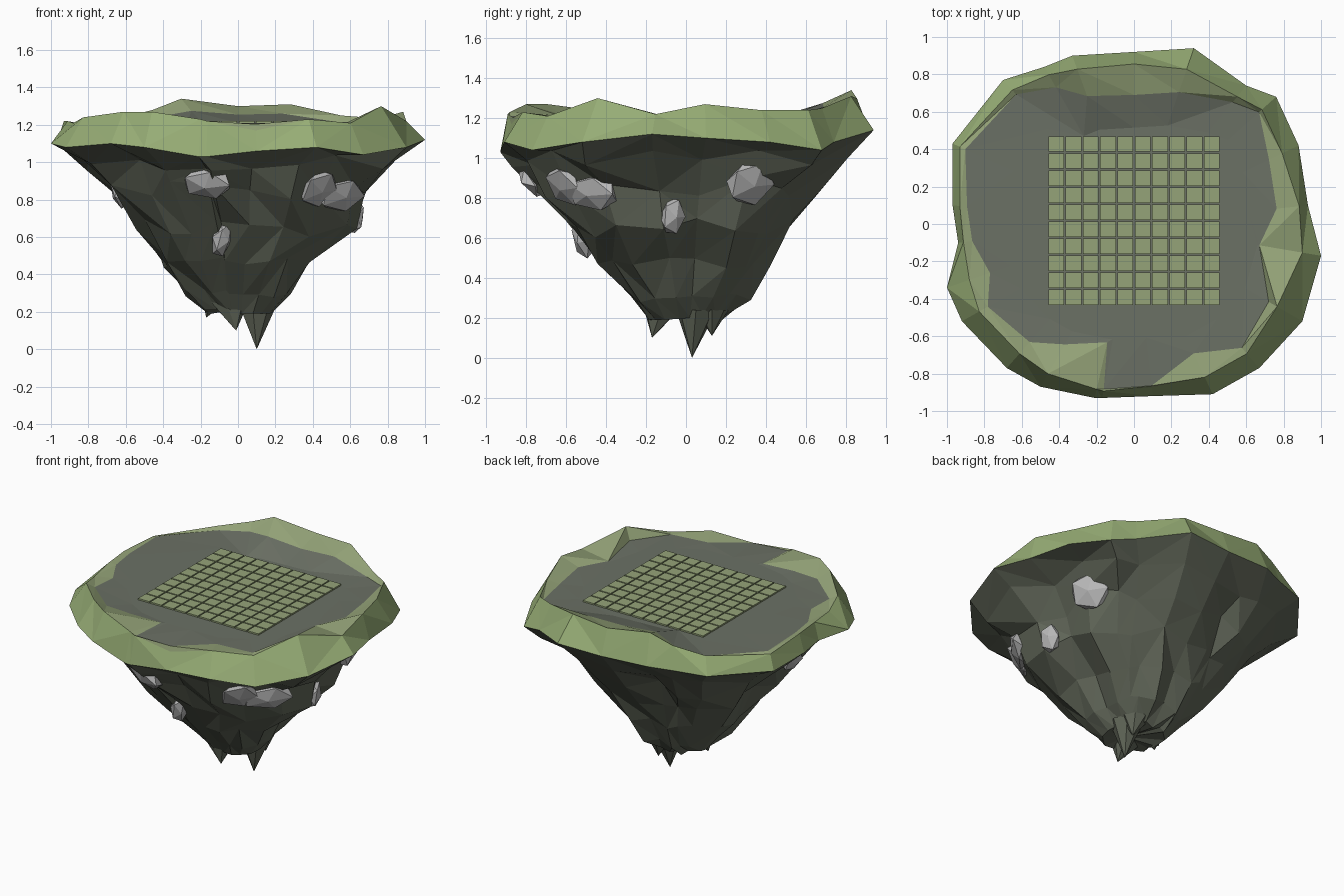
import bpy
import bmesh
import random
from mathutils import Vector, Matrix

random.seed(7)
if "Cube" in bpy.data.objects:
    bpy.data.objects.remove(bpy.data.objects["Cube"])


def material(name, colour):
    mat = bpy.data.materials.new(name)
    mat.use_nodes = True
    mat.diffuse_color = (*colour, 1)
    bsdf = mat.node_tree.nodes["Principled BSDF"]
    bsdf.inputs["Base Color"].default_value = (*colour, 1)
    bsdf.inputs["Roughness"].default_value = 0.8
    return mat


MOSS = material("moss green", (0.30, 0.37, 0.19))
GRASS = material("fresh green", (0.31, 0.42, 0.18))
GROUND_GREY = material("ground grey", (0.147, 0.164, 0.13))
ROCK = material("dark rock", (0.12, 0.135, 0.1))
STONE = material("pale stone", (0.48, 0.48, 0.48))


def finish(bm, name, mat):
    mesh = bpy.data.meshes.new(name)
    bm.to_mesh(mesh)
    bm.free()
    mesh.materials.append(mat)
    obj = bpy.data.objects.new(name, mesh)
    bpy.context.collection.objects.link(obj)
    return obj


def loft(name, rings, mat, start=None, end=None):
    """Triangulated skin over rings ordered from inner/top to outer/bottom."""
    bm = bmesh.new()
    loops = [[bm.verts.new(p) for p in ring] for ring in rings]
    n = len(loops[0])
    for a, b in zip(loops, loops[1:]):
        for i in range(n):
            j = (i + 1) % n
            if random.random() < 0.5:
                bm.faces.new((a[i], b[i], b[j]))
                bm.faces.new((a[i], b[j], a[j]))
            else:
                bm.faces.new((a[i], b[i], a[j]))
                bm.faces.new((b[i], b[j], a[j]))
    for point, loop, top in ((start, loops[0], True), (end, loops[-1], False)):
        if point:
            tip = bm.verts.new(point)
            for i in range(n):
                j = (i + 1) % n
                bm.faces.new((tip, loop[i], loop[j]) if top else (loop[i], tip, loop[j]))
    return finish(bm, name, mat)


# Island edge: x, y, z, then crest scale, crest height, inner turf scale
EDGE = [
    (1, -.17, 1.12, .9, 1.22, .67), (.93, .1, 1.1, .95, 1.27, .82),
    (.88, .42, 1.08, .9, 1.24, .82), (.76, .68, 1.04, .9, 1.24, .88),
    (.6, .74, 1.08, .92, 1.25, .88), (.32, .94, 1.14, .88, 1.31, .75),
    (0, .92, 1.13, .93, 1.3, .75), (-.33, .9, 1.14, .92, 1.34, .76),
    (-.48, .84, 1.13, .95, 1.28, .87),
    (-.7, .77, 1.12, .93, 1.23, .9), (-.97, .43, 1.1, .96, 1.2, .93),
    (-.97, .1, 1.1, .96, 1.22, .92), (-.94, -.1, 1.1, .97, 1.22, .92),
    (-1, -.34, 1.1, .88, 1.21, .77), (-.92, -.52, 1.08, .9, 1.24, .85),
    (-.68, -.77, 1.1, .9, 1.27, .82), (-.5, -.87, 1.08, .92, 1.27, .74),
    (-.21, -.93, 1.03, .95, 1.23, .68), (-.17, -.93, 1.03, .96, 1.22, .95),
    (.1, -.92, 1.06, .95, 1.17, .94),
    (.42, -.91, 1.08, .9, 1.23, .76), (.67, -.77, 1.04, .9, 1.21, .86),
    (.9, -.52, 1.08, .85, 1.3, .8),
]
GROUND = 1.21

outline = [Vector(e[:3]) for e in EDGE]
crest = [Vector((e[0] * e[3], e[1] * e[3], e[4])) for e in EDGE]
inner, plateau = [], []
for x, y, z, cs, cz, s in EDGE:
    rise = 0.5 if y > 0.8 else 0.15
    inner.append(Vector((x * s, y * s, GROUND + rise * (cz - GROUND))))
    flat = 0.56 if y > 0.8 else 0.66
    plateau.append(Vector((x * flat, y * flat, GROUND)))

# Turf rim, its outer skirt and the bare ground inside it
loft("rim_top", [inner, crest], MOSS)
loft("rim_skirt", [crest, outline], GRASS)
loft("bare_ground", [plateau, inner], GROUND_GREY, start=(0, 0, GROUND))

# Rock underside: height, then x and y extents of each level
LEVELS = [
    (1.0, -.88, .86, -.9, .84), (.85, -.75, .72, -.77, .68),
    (.65, -.56, .62, -.6, .53), (.47, -.44, .41, -.46, .44),
    (.3, -.3, .29, -.28, .31), (.2, -.19, .2, -.2, .2),
]
ridges = [random.uniform(-0.06, 0.03) for _ in EDGE]
rings = [outline]
for z, x0, x1, y0, y1 in LEVELS:
    ring = []
    for p, ridge in zip(outline, ridges):
        s = 0.98 + ridge + random.uniform(-0.07, 0.05)
        x = p.x * (x1 if p.x > 0 else -x0)
        y = p.y / 0.93 * (y1 if p.y > 0 else -y0)
        dz = random.uniform(-0.05, 0.05) * min(1, z * 1.5)
        ring.append(Vector((x * s, y * s, z + dz)))
    rings.append(ring)
underside = loft("rock_underside", rings, ROCK, end=(0.02, -0.06, 0.22))


# Hanging spikes at the bottom
def spike(name, base, tip, radius):
    ring = []
    for i in range(7):
        turn = Matrix.Rotation(i * 0.8976, 3, "Z")
        offset = turn @ Vector((radius * random.uniform(0.85, 1.05), 0, 0))
        ring.append(Vector(base) + offset)
    loft(name, [ring], ROCK, end=tip)


spike("main_spike", (0.1, 0.05, 0.24), (0.1, 0.03, 0), 0.11)
spike("front_spike", (-0.04, -0.12, 0.25), (-0.01, -0.17, 0.1), 0.11)
spike("side_spike", (-0.13, 0, 0.25), (-0.17, 0, 0.17), 0.07)
spike("back_spike", (0.1, 0.13, 0.24), (0.12, 0.13, 0.11), 0.09)


# Pale stones lying flat on the cliff: place, then width, length and depth
def boulder(name, place, size):
    hit, point, normal, face = underside.closest_point_on_mesh(place)
    turn = normal.to_track_quat("Z", "Y").to_matrix().to_4x4()
    bm = bmesh.new()
    bmesh.ops.create_icosphere(
        bm, subdivisions=1, radius=1,
        matrix=Matrix.Translation(point) @ turn @ Matrix.Diagonal((*size, 1)))
    finish(bm, name, STONE)


BOULDERS = [
    ((.64, .33, .87), (.14, .13, .05)), ((.62, -.07, .71), (.07, .1, .05)),
    ((.6, -.52, .8), (.18, .1, .05)), ((.45, -.63, .84), (.13, .12, .04)),
    ((-.15, -.72, .92), (.15, .1, .05)), ((-.1, -.5, .6), (.06, .11, .05)),
    ((-.66, -.25, .81), (.09, .08, .04)),
]
bpy.context.view_layer.update()
for i, (place, size) in enumerate(BOULDERS):
    boulder(f"boulder_{i + 1}", place, size)

# Square paving of ten by ten thin turf tiles
bm = bmesh.new()
for i in range(10):
    for j in range(10):
        spot = Vector(((i - 4.5) * 0.0925, (j - 4.5) * 0.091 + 0.018, GROUND + 0.004))
        place = Matrix.Translation(spot) @ Matrix.Diagonal((0.084, 0.082, 0.012, 1))
        bmesh.ops.create_cube(bm, size=1, matrix=place)
finish(bm, "turf_tiles", MOSS)
